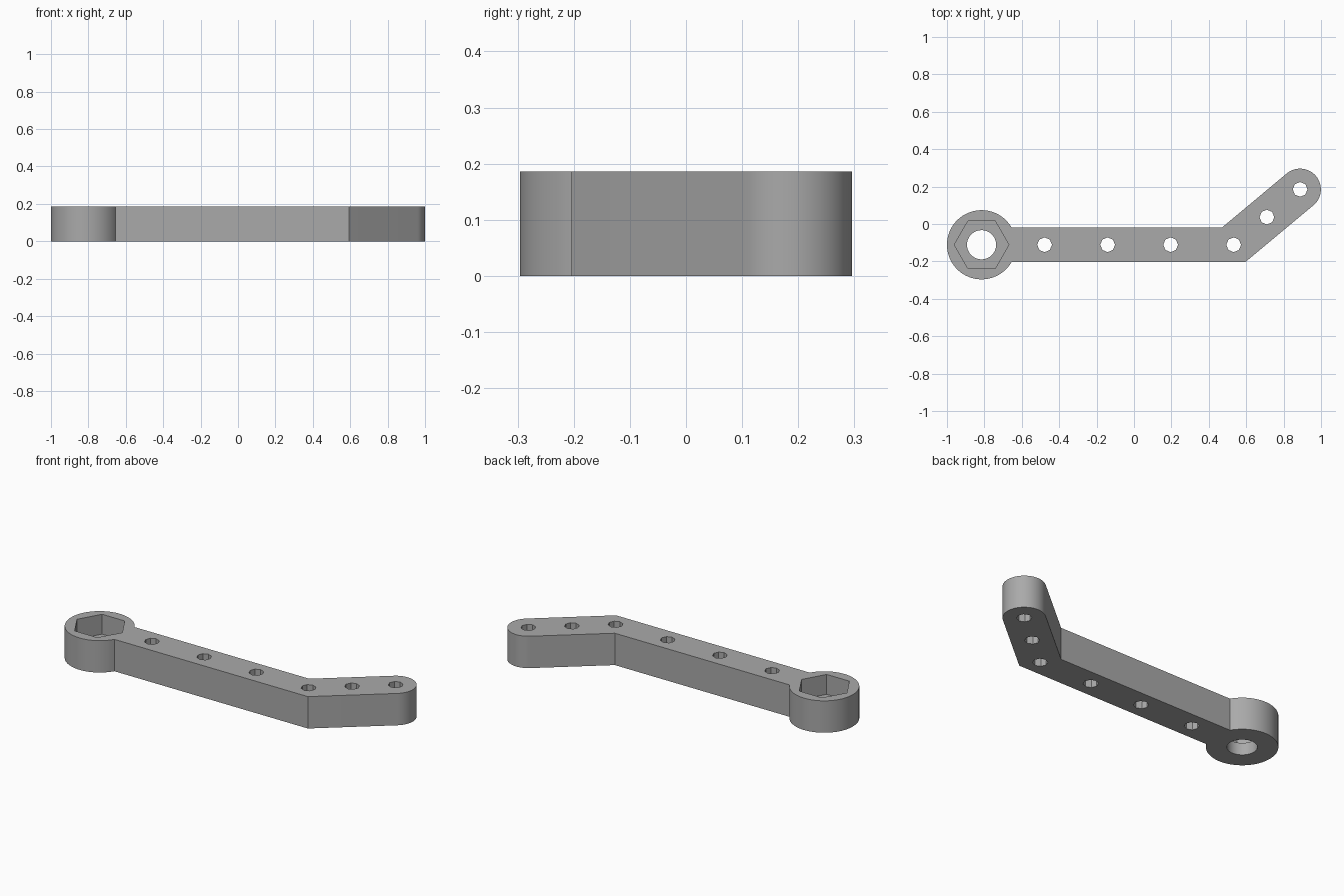
import bpy
import bmesh
from math import radians, cos, sin, pi
from mathutils import Vector, Matrix

HEIGHT = 0.186
HUB = Vector((-0.815, -0.111))
BEND = Vector((0.533, -0.111))
TIP = Vector((0.888, 0.185))
HUB_R, BAR_W, TIP_R = 0.185, 0.0935, 0.111
FLOOR = 0.07

cube = bpy.data.objects.get("Cube")
if cube:
    bpy.data.objects.remove(cube, do_unlink=True)

grey = bpy.data.materials.new("light grey")
grey.use_nodes = True
grey.diffuse_color = (0.4, 0.4, 0.4, 1)
grey.node_tree.nodes["Principled BSDF"].inputs["Base Color"].default_value = (0.4, 0.4, 0.4, 1)


def prism(name, outline, bottom, top, cutter=False):
    """Extrude a flat outline upwards into a solid."""
    bm = bmesh.new()
    face = bm.faces.new([bm.verts.new((p[0], p[1], bottom)) for p in outline])
    new = bmesh.ops.extrude_face_region(bm, geom=[face])["geom"]
    bmesh.ops.translate(bm, vec=(0, 0, top - bottom),
                        verts=[v for v in new if isinstance(v, bmesh.types.BMVert)])
    bmesh.ops.recalc_face_normals(bm, faces=bm.faces)
    mesh = bpy.data.meshes.new(name)
    bm.to_mesh(mesh)
    bm.free()
    mesh.materials.append(grey)
    obj = bpy.data.objects.new(name, mesh)
    bpy.context.collection.objects.link(obj)
    obj.hide_render = cutter
    return obj


def arc(centre, radius, start, end, steps):
    return [centre + radius * Vector((cos(a), sin(a)))
            for a in (start + (end - start) * i / steps for i in range(steps + 1))]


def ring(centre, radius, sides):
    return arc(centre, radius, 0, 2 * pi, sides)[:-1]


# One closed outline: round hub, straight bar, angled rounded arm
along = (TIP - BEND).normalized()
normal = Vector((along.y, -along.x))
heading = math_angle = Vector((1, 0)).angle_signed(along) * -1
reach = (TIP_R - BAR_W * -normal.y) / normal.x
joint = (HUB_R ** 2 - BAR_W ** 2) ** 0.5
half = Vector((joint, BAR_W)).angle_signed(Vector((1, 0)))
outline = arc(HUB, HUB_R, half, 2 * pi - half, 72)
outline.append(BEND + Vector((reach, -BAR_W)))
outline += arc(TIP, TIP_R, heading - pi / 2, heading + pi / 2, 36)
outline.append(BEND + Vector((-reach, BAR_W)))
body = prism("wrench_arm", outline, 0, HEIGHT)

# Cutters: hexagonal nut pocket, bolt hole and the row of small holes
cutters = [prism("nut_pocket_cutter", ring(HUB, 0.146, 6), FLOOR, HEIGHT + 0.1, True),
           prism("bolt_hole_cutter", ring(HUB, 0.078, 48), -0.1, HEIGHT + 0.1, True)]
spots = [HUB.lerp(BEND, i / 4) for i in range(1, 5)] + [BEND.lerp(TIP, 0.5), TIP]
cutters += [prism("small_hole_cutter", ring(p, 0.0395, 8), -0.1, HEIGHT + 0.1, True)
            for p in spots]
for obj in cutters:
    mod = body.modifiers.new(obj.name, "BOOLEAN")
    mod.operation = "DIFFERENCE"
    mod.solver = "EXACT"
    mod.object = obj

# Bake the cuts, drop the cutters and smooth the round walls only
bpy.context.view_layer.objects.active = body
body.select_set(True)
for mod in list(body.modifiers):
    bpy.ops.object.modifier_apply(modifier=mod.name)
for obj in cutters:
    bpy.data.objects.remove(obj, do_unlink=True)
bpy.ops.object.shade_smooth_by_angle(angle=radians(30))
